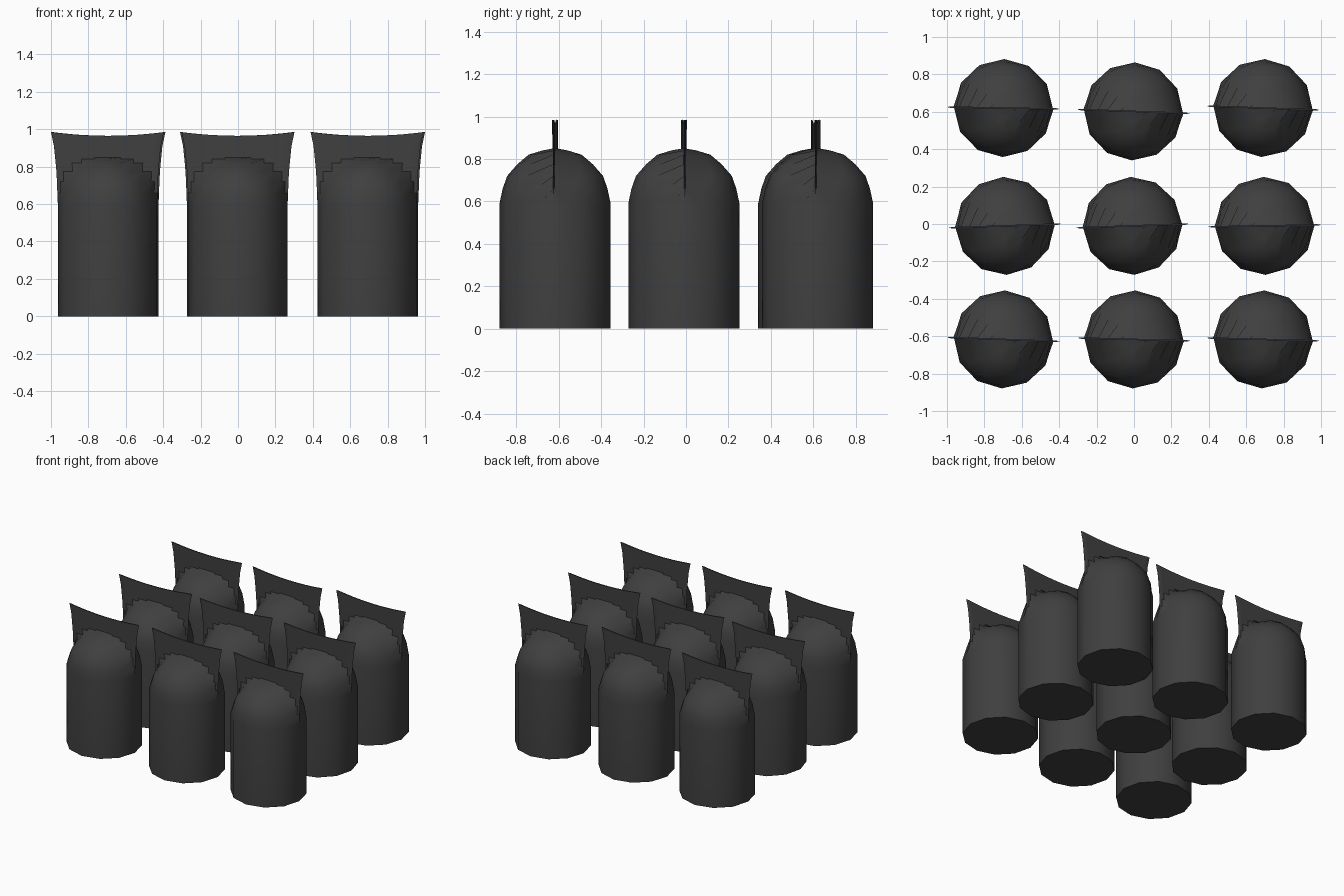
import bpy, bmesh, math

cube = bpy.data.objects.get("Cube")
if cube:
    bpy.data.objects.remove(cube)

mat = bpy.data.materials.new("charcoal_grey")
mat.use_nodes = True
colour = (0.05, 0.05, 0.05, 1)
mat.diffuse_color = colour
mat.node_tree.nodes["Principled BSDF"].inputs["Base Color"].default_value = colour

COLUMNS = 24          # twelve facets, each split in two
THIN = 0.004          # half thickness of the pinched seal

# Each ring: height, dome radius, half width across the seal
RINGS = [(0, 0.262, 0.265), (0.59, 0.262, 0.265), (0.66, 0.247, 0.268),
         (0.72, 0.226, 0.27), (0.775, 0.178, 0.273), (0.82, 0.125, 0.277),
         (0.84, 0.06, 0.279), (0.85, 0, 0.28), (0.91, 0, 0.286), (0.985, 0, 0.302)]


def ring_point(k, z, radius, width):
    """Twelve-sided round body that flattens into the seal outside the dome."""
    angle = 2 * math.pi * k / COLUMNS
    flat = math.cos(math.pi / 12) if k % 2 else 1
    x = width * math.cos(angle) * flat
    if z < 0.6:
        y = radius * math.sin(angle) * flat
    else:
        y = math.copysign(max(THIN, math.sqrt(max(0, radius ** 2 - x * x))), math.sin(angle))
        if k % (COLUMNS // 2) == 0:
            y = 0
    if z > 0.9:       # sagging upper edge
        z -= 0.02 * (1 - (x / width) ** 2)
    return x, y, z


# One bag: lofted rings with a closed base and a closed seal edge
bm = bmesh.new()
rings = [[bm.verts.new(ring_point(k, *r)) for k in range(COLUMNS)] for r in RINGS]
for low, high in zip(rings, rings[1:]):
    for k in range(COLUMNS):
        n = (k + 1) % COLUMNS
        bm.faces.new((low[k], low[n], high[n], high[k]))
bm.faces.new(rings[0][::-1])
top, half = rings[-1], COLUMNS // 2
for k in range(half):
    corners = [top[k], top[k + 1], top[half * 2 - k - 1], top[-k]]
    bm.faces.new(list(dict.fromkeys(corners)))
bmesh.ops.recalc_face_normals(bm, faces=bm.faces)
mesh = bpy.data.meshes.new("sealed_bag")
bm.to_mesh(mesh)
bm.free()
mesh.materials.append(mat)

# Nine bags in a slightly uneven grid: x, y, turn in degrees
PLACES = [(-0.698, -0.617, -2), (0, -0.617, -1.5), (0.69, -0.617, -1.5),
          (-0.69, -0.01, 2), (-0.008, -0.01, 2), (0.698, -0.01, 1),
          (-0.698, 0.62, -1), (-0.003, 0.602, -2), (0.69, 0.62, -2)]
for i, (x, y, turn) in enumerate(PLACES):
    bag = bpy.data.objects.new(f"bag_{i + 1}", mesh)
    bag.location = (x, y, 0)
    bag.rotation_euler.z = math.radians(turn)
    bpy.context.collection.objects.link(bag)

bpy.ops.object.select_all(action="DESELECT")
bag.select_set(True)
bpy.context.view_layer.objects.active = bag
bpy.ops.object.shade_smooth_by_angle(angle=math.radians(40))
